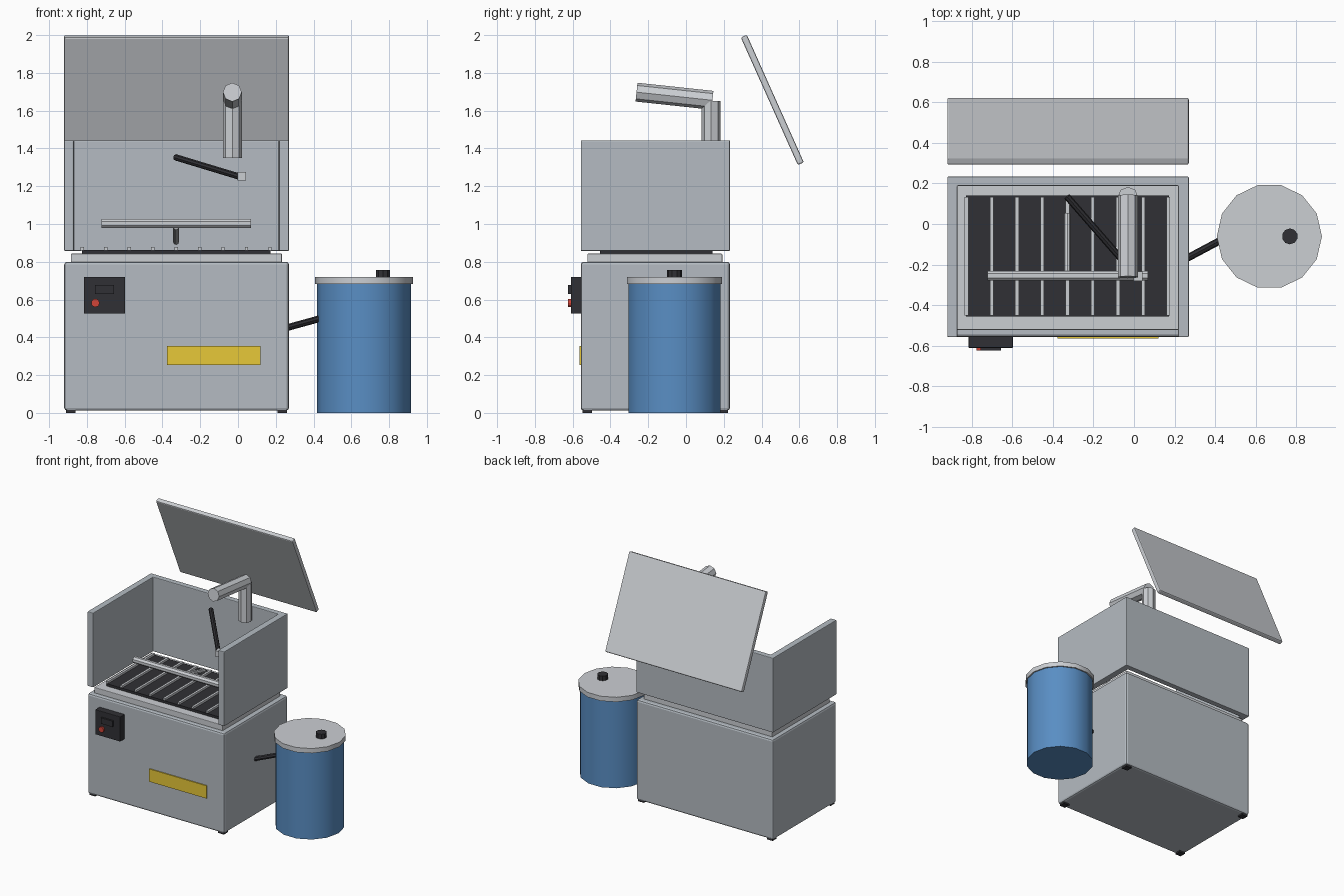
import bpy, bmesh, math
from mathutils import Vector

if "Cube" in bpy.data.objects:
    bpy.data.objects.remove(bpy.data.objects["Cube"])


def material(name, col):
    m = bpy.data.materials.new(name)
    m.diffuse_color = (*col, 1)
    m.use_nodes = True
    m.node_tree.nodes["Principled BSDF"].inputs["Base Color"].default_value = m.diffuse_color
    return m


STEEL = material("steel", (0.46, 0.50, 0.54))
LIGHT = material("light_steel", (0.60, 0.62, 0.65))
BLACK = material("black", (0.03, 0.03, 0.035))
BLUE = material("blue", (0.10, 0.27, 0.55))
YELLOW = material("yellow", (0.80, 0.58, 0.04))
RED = material("red", (0.65, 0.06, 0.04))


def finish(bm, name, mat, bevel=0):
    bmesh.ops.recalc_face_normals(bm, faces=bm.faces)
    me = bpy.data.meshes.new(name)
    bm.to_mesh(me)
    bm.free()
    ob = bpy.data.objects.new(name, me)
    bpy.context.collection.objects.link(ob)
    me.materials.append(mat)
    if bevel:
        mod = ob.modifiers.new("bevel", "BEVEL")
        mod.width = bevel
        mod.segments = 2
    return ob


def box(name, x, y, z, mat, bevel=0):
    """Box from (min, max) ranges."""
    bm = bmesh.new()
    bmesh.ops.create_cube(bm, size=1)
    for v in bm.verts:
        for i, (a, b) in enumerate((x, y, z)):
            v.co[i] = (a + b) / 2 + v.co[i] * (b - a)
    return finish(bm, name, mat, bevel)


def rod(name, a, b, r, mat, sides=8, turn=0.0, smooth=False):
    """Cylinder between two points."""
    a, b = Vector(a), Vector(b)
    bm = bmesh.new()
    bmesh.ops.create_cone(bm, cap_ends=True, segments=sides,
                          radius1=r, radius2=r, depth=(b - a).length)
    ob = finish(bm, name, mat)
    q = (b - a).to_track_quat('Z', 'Y')
    rot = q.to_matrix().to_4x4()
    for v in ob.data.vertices:
        c, s = math.cos(turn), math.sin(turn)
        p = Vector((v.co.x * c - v.co.y * s, v.co.x * s + v.co.y * c, v.co.z))
        v.co = rot @ p
    ob.location = (a + b) / 2
    if smooth:
        bpy.ops.object.select_all(action='DESELECT')
        ob.select_set(True)
        bpy.context.view_layer.objects.active = ob
        bpy.ops.object.shade_smooth_by_angle(angle=math.radians(40))
    return ob


# Cabinet, feet and top plate
box("cabinet", (-0.92, 0.27), (-0.557, 0.233), (0.012, 0.80), STEEL, 0.015)
for i, x in enumerate((-0.885, 0.235)):
    for j, y in enumerate((-0.522, 0.198)):
        box(f"foot_{i}{j}", (x - 0.025, x + 0.025), (y - 0.025, y + 0.025), (0, 0.03), BLACK)
box("top_plate", (-0.885, 0.232), (-0.522, 0.192), (0.79, 0.843), LIGHT, 0.004)

# Splash walls: U profile open at the front
bm = bmesh.new()
prof = [(-0.92, -0.557), (-0.87, -0.557), (-0.87, 0.188), (0.217, 0.188),
        (0.217, -0.557), (0.27, -0.557), (0.27, 0.233), (-0.92, 0.233)]
face = bm.faces.new([bm.verts.new((x, y, 0.857)) for x, y in prof])
ext = bmesh.ops.extrude_face_region(bm, geom=[face])
for v in ext["geom"]:
    if isinstance(v, bmesh.types.BMVert):
        v.co.z = 1.443
finish(bm, "splash_walls", STEEL, 0.005)

# Drain plate and grate bars
box("drain_plate", (-0.827, 0.172), (-0.455, 0.14), (0.838, 0.862), BLACK)
for i in range(9):
    x = -0.825 + i * 0.1243
    box(f"grate_bar_{i}", (x - 0.009, x + 0.009), (-0.45, 0.132), (0.858, 0.878), LIGHT)

# Spray bar on its tilted feed pipe
rod("spray_bar", (-0.722, -0.255, 1.003), (0.07, -0.255, 1.003), 0.026, LIGHT, 8, math.pi / 8)
rod("spray_feed", (-0.328, 0.05, 0.905), (-0.328, -0.25, 0.985), 0.016, LIGHT)

# Brush arm with pivot block
rod("brush_arm", (-0.33, 0.135, 1.353), (0.01, -0.255, 1.25), 0.017, BLACK)
box("brush_pivot", (-0.003, 0.043), (-0.28, -0.235), (1.23, 1.275), LIGHT)

# Overhead spout
rod("spout_riser", (-0.03, 0.133, 1.35), (-0.03, 0.133, 1.65), 0.05, LIGHT)
rod("spout_arm", (-0.03, 0.14, 1.655), (-0.03, -0.262, 1.698), 0.05, LIGHT)

# Raised lid leaning backwards
lid = box("lid", (-0.595, 0.595), (-0.0175, 0.0175), (-0.37, 0.37), LIGHT, 0.008)
lid.location = (-0.325, 0.457, 1.657)
lid.rotation_euler.x = math.atan2(0.295, 0.66)

# Control box and label plate
box("control_box", (-0.815, -0.597), (-0.61, -0.55), (0.525, 0.72), BLACK, 0.003)
box("control_screen", (-0.757, -0.656), (-0.624, -0.6), (0.63, 0.676), BLACK)
rod("control_button", (-0.755, -0.6, 0.582), (-0.755, -0.624, 0.582), 0.022, RED, 12)
box("front_plate", (-0.377, 0.12), (-0.565, -0.55), (0.253, 0.353), YELLOW)

# Drum with lid and cap, hose to cabinet
rod("drum", (0.667, -0.061, 0), (0.667, -0.061, 0.69), 0.249, BLUE, 14, math.pi / 2, True)
rod("drum_lid", (0.667, -0.061, 0.683), (0.667, -0.061, 0.72), 0.259, LIGHT, 14, math.pi / 2, True)
rod("drum_cap", (0.768, -0.061, 0.715), (0.768, -0.061, 0.757), 0.039, BLACK, 10)
rod("drum_hose", (0.255, -0.172, 0.45), (0.48, -0.052, 0.512), 0.018, BLACK)
